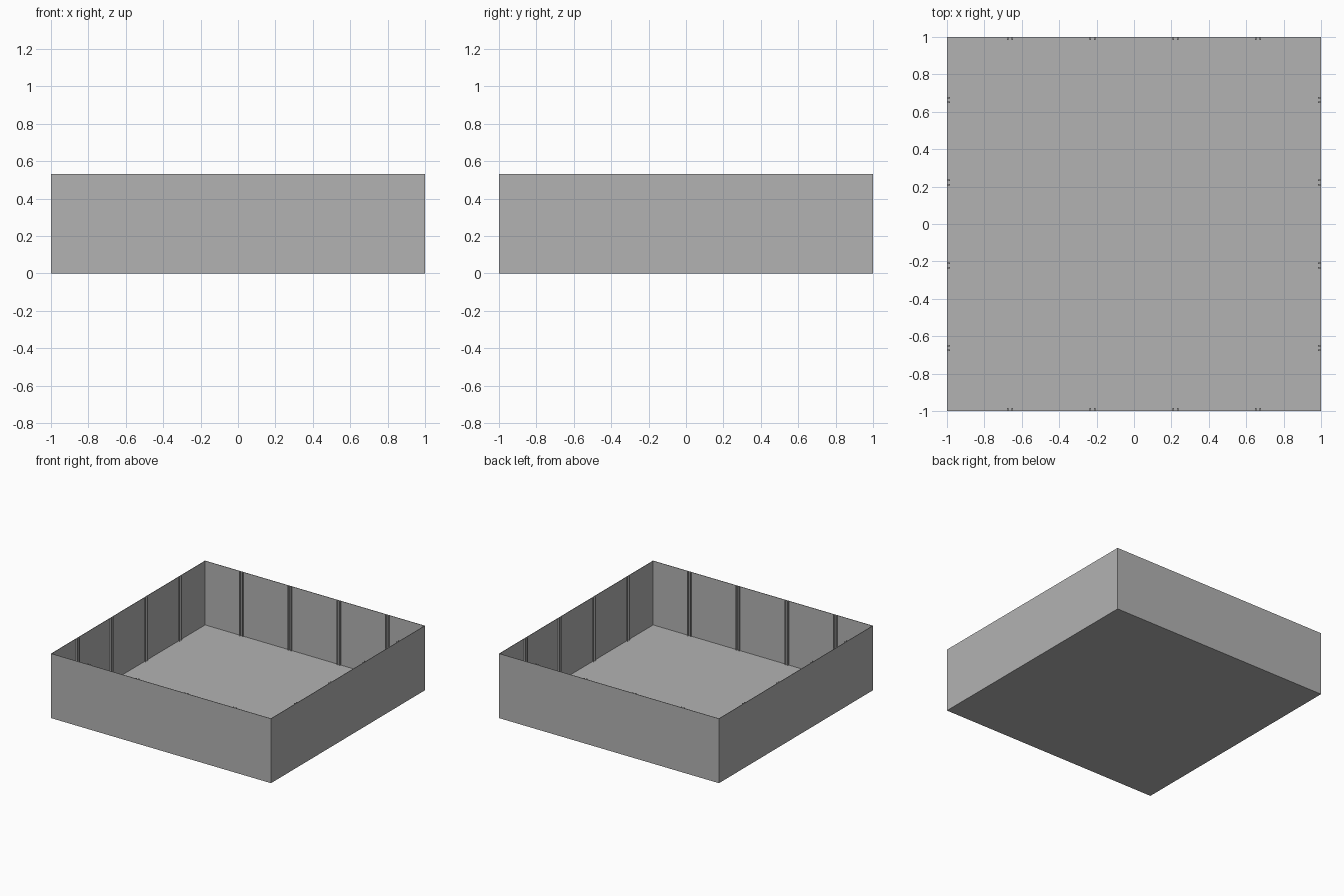
import bpy, bmesh, math
from mathutils import Matrix, Vector

old = bpy.data.objects.get("Cube")
if old:
    bpy.data.objects.remove(old, do_unlink=True)

HEIGHT = 0.53
WALL = 0.004          # sheet thickness of walls and floor
RIB_DEPTH = 0.011
RIB_WIDTH = 0.007
SLOT = 0.012          # half distance between the two ribs of a slot

grey = bpy.data.materials.new("light grey")
grey.use_nodes = True
colour = (0.45, 0.45, 0.45, 1)
grey.diffuse_color = colour
grey.node_tree.nodes["Principled BSDF"].inputs["Base Color"].default_value = colour


def add_object(name, bm):
    mesh = bpy.data.meshes.new(name)
    bm.to_mesh(mesh)
    bm.free()
    mesh.materials.append(grey)
    obj = bpy.data.objects.new(name, mesh)
    bpy.context.collection.objects.link(obj)
    return obj


def add_box(bm, centre, size):
    matrix = Matrix.Translation(centre) @ Matrix.Diagonal((*size, 1))
    bmesh.ops.create_cube(bm, size=1, matrix=matrix)


# Open tray: a box without its lid, thickened inwards
bm = bmesh.new()
add_box(bm, Vector((0, 0, HEIGHT / 2)), (2, 2, HEIGHT))
bm.normal_update()
lid = [f for f in bm.faces if f.normal.z > 0.5]
bmesh.ops.delete(bm, geom=lid, context='FACES')
tray = add_object("tray", bm)
shell = tray.modifiers.new("thickness", 'SOLIDIFY')
shell.thickness = WALL
shell.offset = -1
shell.use_even_offset = True

# Divider slots: pairs of thin upright ribs along the inside of each wall
for index, side in enumerate(("front", "left", "back", "right")):
    bm = bmesh.new()
    rib_height = HEIGHT - WALL
    for slot in (-0.663, -0.222, 0.222, 0.663):
        for shift in (-SLOT, SLOT):
            centre = Vector((slot + shift, -1 + WALL + RIB_DEPTH / 2, WALL + rib_height / 2))
            add_box(bm, centre, (RIB_WIDTH, RIB_DEPTH, rib_height))
    turn = Matrix.Rotation(index * math.pi / 2, 4, 'Z')
    bmesh.ops.transform(bm, matrix=turn, verts=bm.verts)
    add_object(side + "_wall_ribs", bm)
